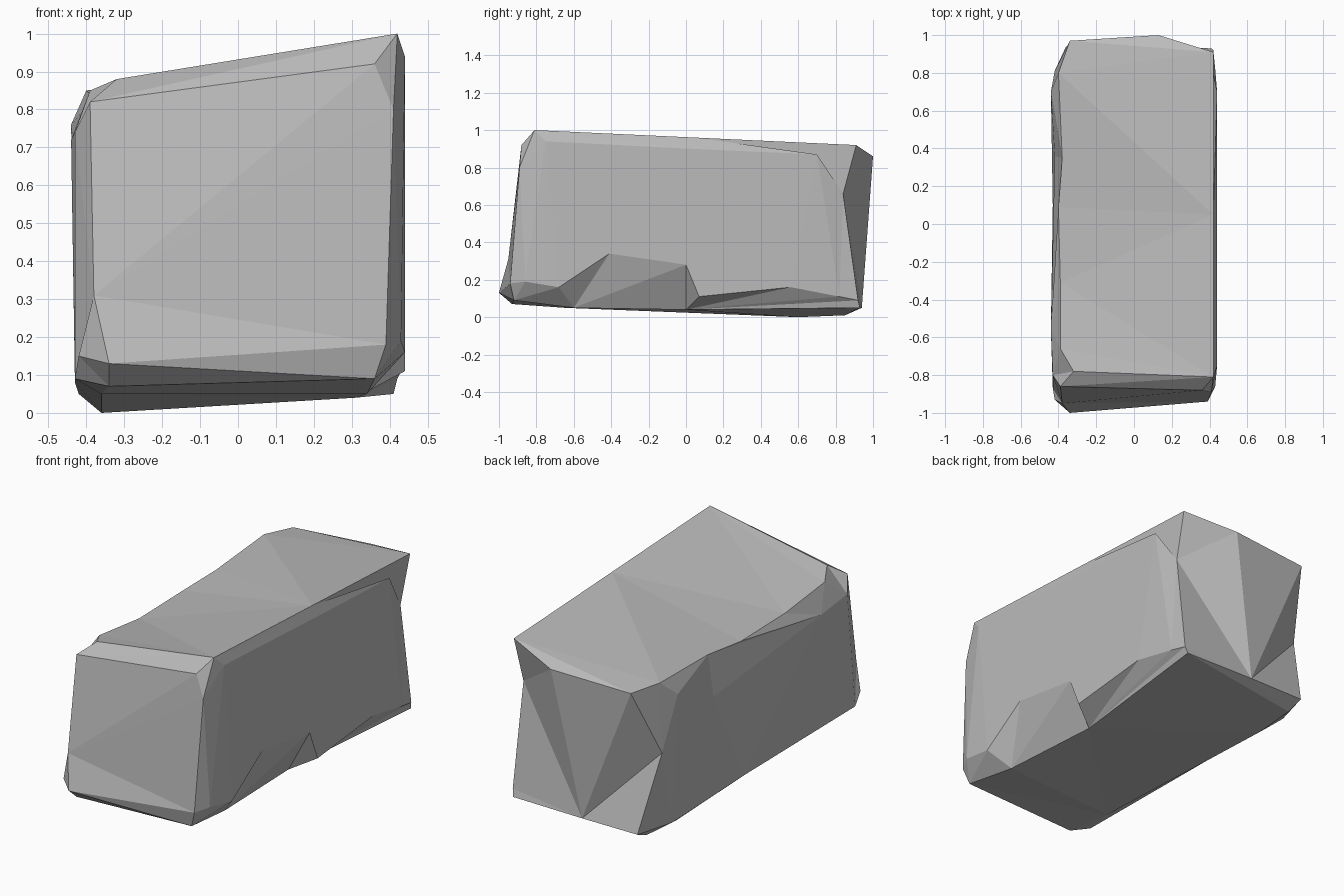
import bpy
import bmesh
from mathutils import Vector

default = bpy.data.objects.get("Cube")
if default:
    bpy.data.objects.remove(default, do_unlink=True)


def make_material(name, colour):
    material = bpy.data.materials.new(name)
    material.use_nodes = True
    material.diffuse_color = colour
    material.node_tree.nodes["Principled BSDF"].inputs["Base Color"].default_value = colour
    return material


def add_edge_line(mesh, points):
    """Add the corners of one long edge, listed from front to back."""
    return [mesh.verts.new(Vector(point)) for point in points]


def add_triangle(mesh, a, b, c):
    if mesh.faces.get((a, b, c)) is None:
        mesh.faces.new((a, b, c))


def zip_lines(mesh, first, second):
    """Fill the strip between two long edges, stepping along whichever lags behind."""
    i = j = 0
    while i < len(first) - 1 or j < len(second) - 1:
        step_first = j == len(second) - 1 or (
            i < len(first) - 1 and first[i + 1].co.y <= second[j + 1].co.y)
        if step_first:
            add_triangle(mesh, first[i], first[i + 1], second[j])
            i += 1
        else:
            add_triangle(mesh, first[i], second[j + 1], second[j])
            j += 1


def fan(mesh, centre, rim):
    """Radiate triangles from one corner across an end of the block."""
    for a, b in zip(rim, rim[1:]):
        add_triangle(mesh, centre, a, b)


block = bmesh.new()

# Worn long edges of the hewn block
top_left = add_edge_line(block, [
    (-.39, -.86, .82), (-.32, -.78, .88), (-.39, -.66, .85), (-.39, -.31, .81),
    (-.4, .09, .81), (-.38, .35, .83), (-.4, .8, .85), (-.34, .97, .84)])
top_right = add_edge_line(block, [
    (.36, -.88, .92), (.42, -.81, 1), (.42, .05, .96), (.42, .91, .92), (.13, 1, .86)])
right_upper = add_edge_line(block, [
    (.41, -.89, .8), (.44, -.75, .94), (.44, .03, .9), (.44, .7, .87), (.41, .84, .66)])

# The right lower edge carries the chipped notch
right_lower = add_edge_line(block, [
    (.39, -.94, .18), (.43, -.86, .19), (.44, -.68, .16), (.44, -.41, .34), (.44, 0, .28),
    (.44, .07, .11), (.44, .56, .16), (.43, .82, .11), (.42, .92, .09)])
bottom_right = add_edge_line(block, [
    (.36, -.92, .09), (.34, -.6, .05), (.31, 0, .04), (.41, .93, .05)])
bottom_left = add_edge_line(block, [
    (-.34, -.93, .07), (-.36, -.65, .05), (-.36, .6, 0), (-.35, .85, .01)])
left_lower = add_edge_line(block, [
    (-.34, -1, .13), (-.42, -.93, .15), (-.43, -.87, .09), (-.43, .1, .08),
    (-.42, .72, .05), (-.36, .94, .05)])
left_upper = add_edge_line(block, [
    (-.38, -.95, .31), (-.43, -.8, .74), (-.44, -.56, .72), (-.42, .36, .61),
    (-.44, .7, .76), (-.42, .81, .47)])

# Long sides
lines = [top_left, top_right, right_upper, right_lower,
         bottom_right, bottom_left, left_lower, left_upper]
for here, following in zip(lines, lines[1:] + lines[:1]):
    zip_lines(block, here, following)

# Front end and the bevel below it
fan(block, left_upper[0],
    [line[0] for line in (top_left, top_right, right_upper, right_lower, left_lower)])
fan(block, left_lower[0], [line[0] for line in (right_lower, bottom_right, bottom_left)])

# Chipped back end, radiating from the middle of its lower edge
back_foot = block.verts.new((-.02, .94, .05))
back_rim = [line[-1] for line in lines]
fan(block, back_foot, back_rim + back_rim[:1])

bmesh.ops.recalc_face_normals(block, faces=block.faces)
data = bpy.data.meshes.new("stone_block")
block.to_mesh(data)
block.free()
data.materials.append(make_material("stone grey", (.5, .5, .5, 1)))
stone = bpy.data.objects.new("stone_block", data)
bpy.context.scene.collection.objects.link(stone)
